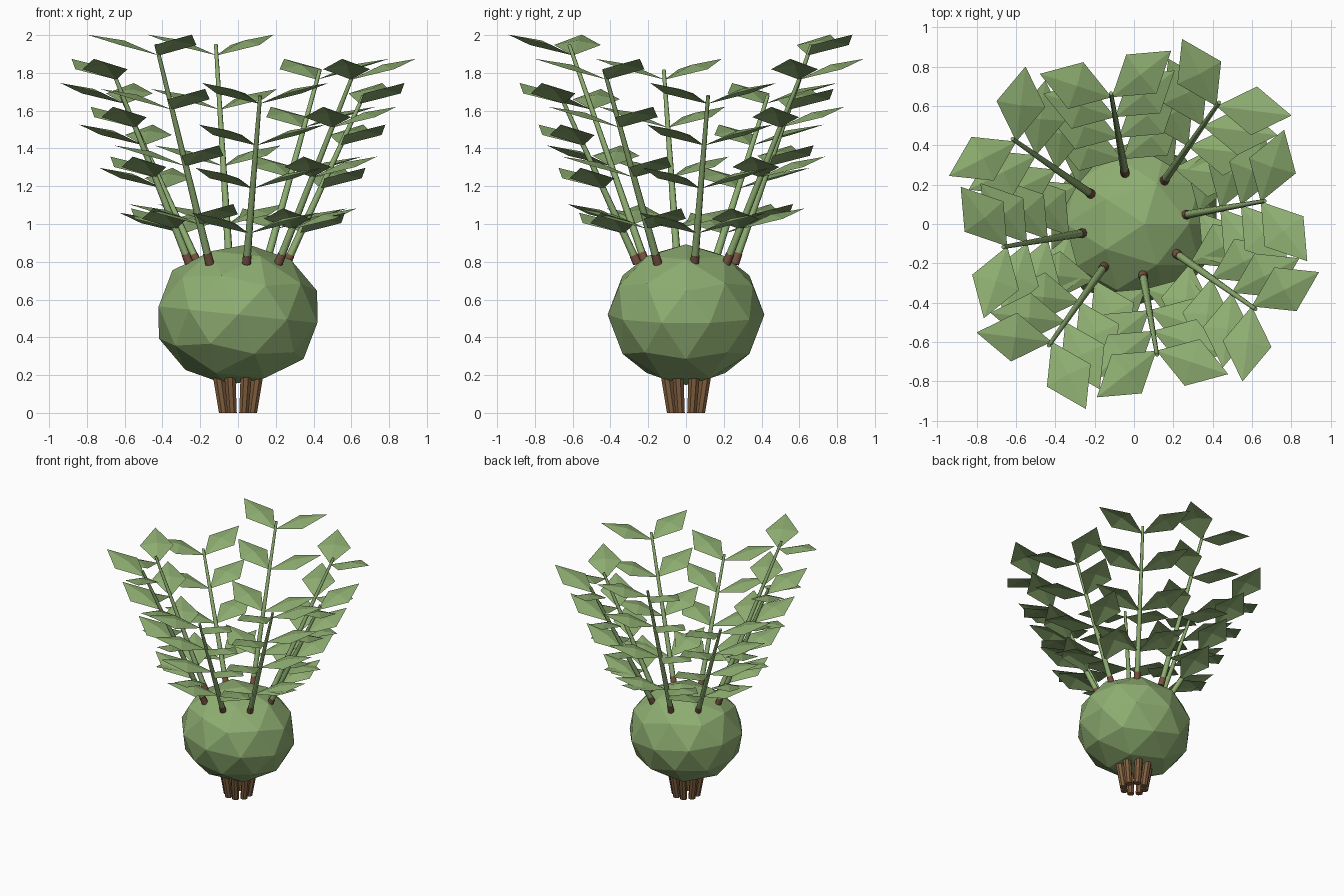
import bpy, bmesh, math
from mathutils import Vector, Matrix

cube = bpy.data.objects.get("Cube")
if cube:
    bpy.data.objects.remove(cube)


def material(name, rgb):
    m = bpy.data.materials.new(name)
    m.use_nodes = True
    m.diffuse_color = (*rgb, 1)
    m.node_tree.nodes["Principled BSDF"].inputs["Base Color"].default_value = (*rgb, 1)
    return m


GREEN = material("leaf green", (0.27, 0.42, 0.165))
BROWN = material("root brown", (0.22, 0.115, 0.05))
COLLAR = material("collar brown", (0.19, 0.085, 0.05))


def finish(bm, name, mat):
    mesh = bpy.data.meshes.new(name)
    bm.to_mesh(mesh)
    bm.free()
    mesh.materials.append(mat)
    obj = bpy.data.objects.new(name, mesh)
    bpy.context.collection.objects.link(obj)
    return obj


def polar(radius, angle, z):
    return Vector((radius * math.cos(angle), radius * math.sin(angle), z))


def rod(bm, a, b, r1, r2, sides=8):
    """Tapered cylinder from point a to point b."""
    turn = (b - a).to_track_quat('Z', 'Y').to_matrix().to_4x4()
    bmesh.ops.create_cone(bm, cap_ends=True, segments=sides, radius1=r1, radius2=r2,
                          depth=(b - a).length,
                          matrix=Matrix.Translation((a + b) / 2) @ turn)


def leaf(bm, origin, angle):
    """Kite-shaped leaf with a raised middle, rising towards its tip."""
    place = (Matrix.Translation(origin) @ Matrix.Rotation(angle, 4, 'Z')
             @ Matrix.Rotation(-math.radians(16), 4, 'Y'))
    outline = [(0, 0), (0.2, -0.125), (0.4, 0), (0.2, 0.125)]
    rim = [bm.verts.new(place @ Vector((x, y, 0))) for x, y in outline]
    middle = bm.verts.new(place @ Vector((0.2, 0, 0.025)))
    for i in range(4):
        bm.faces.new((rim[i], rim[(i + 1) % 4], middle))


# Faceted bulb
bm = bmesh.new()
bmesh.ops.create_icosphere(bm, subdivisions=2, radius=1)
bm.transform(Matrix.Translation((0, 0, 0.52)) @ Matrix.Diagonal((0.445, 0.415, 0.375, 1))
             @ Matrix.Rotation(math.radians(7), 4, 'Y'))
finish(bm, "bulb", GREEN)

# Ring of roots, flat on the ground
roots = bmesh.new()
for i in range(8):
    a = math.radians(22.5 + 45 * i)
    rod(roots, polar(0.082, a, 0), polar(0.125, a, 0.28), 0.027, 0.034)
for v in roots.verts:
    if v.co.z < 0.03:
        v.co.z = 0
finish(roots, "roots", BROWN)

# Leaning stems, each with a collar and four pairs of leaves
stems, collars, leaves = bmesh.new(), bmesh.new(), bmesh.new()
for i in range(8):
    a = math.radians(10 + 45 * i)
    base = polar(0.265, a, 0.8)
    tip = polar((0.675, 0.755)[i % 2], a, (1.68, 1.815, 1.95)[i % 3])
    rod(stems, base, tip, 0.021, 0.01)
    rod(collars, base.lerp(tip, -0.01), base.lerp(tip, 0.04), 0.024, 0.023)
    for t in (0.17, 0.44, 0.7, 0.95):
        for side in (-1, 1):
            leaf(leaves, base.lerp(tip, t), a + side * math.radians(62))
stem_obj = finish(stems, "stems", GREEN)
collar_obj = finish(collars, "stem_collars", COLLAR)
finish(leaves, "leaves", GREEN)

# Smooth the round stems only
bpy.ops.object.select_all(action='DESELECT')
for obj in (stem_obj, collar_obj):
    obj.select_set(True)
bpy.context.view_layer.objects.active = stem_obj
bpy.ops.object.shade_smooth_by_angle(angle=math.radians(50))
